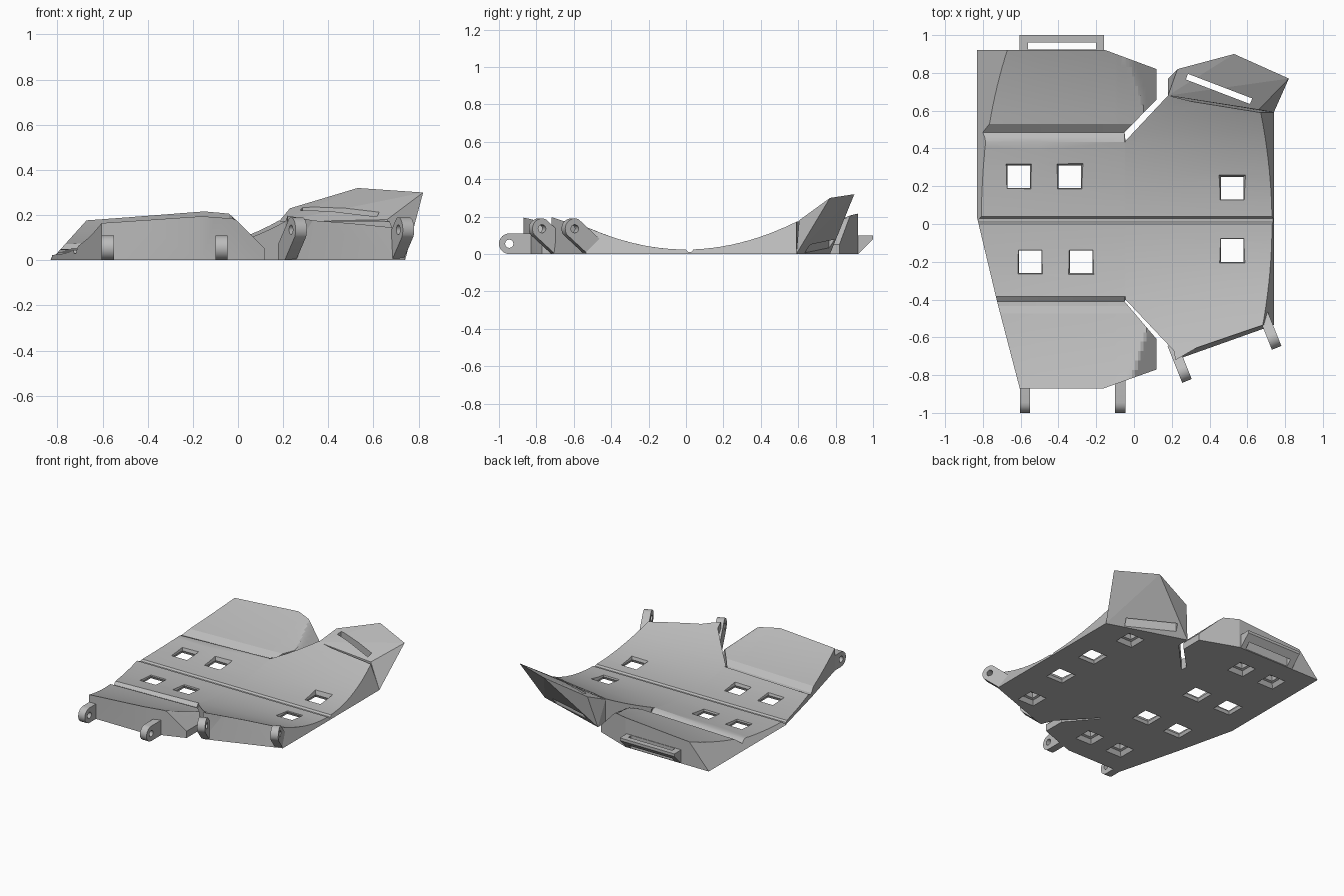
import bpy, bmesh, math
from mathutils import Vector, Matrix

cube = bpy.data.objects.get("Cube")
if cube:
    bpy.data.objects.remove(cube, do_unlink=True)

grey = bpy.data.materials.new("plain grey")
grey.use_nodes = True
grey.diffuse_color = (0.5, 0.5, 0.5, 1)
grey.node_tree.nodes["Principled BSDF"].inputs["Base Color"].default_value = grey.diffuse_color


def finish(name, bm):
    bmesh.ops.recalc_face_normals(bm, faces=bm.faces)
    me = bpy.data.meshes.new(name)
    bm.to_mesh(me)
    bm.free()
    me.materials.append(grey)
    ob = bpy.data.objects.new(name, me)
    bpy.context.collection.objects.link(ob)
    return ob


def loft(name, rings, tri=False):
    """Closed solid through rings of equal length."""
    bm = bmesh.new()
    vs = [[bm.verts.new(p) for p in r] for r in rings]
    n = len(vs[0])
    for a, b in zip(vs, vs[1:]):
        for i in range(n):
            bm.faces.new((a[i], a[(i + 1) % n], b[(i + 1) % n], b[i]))
    bm.faces.new(vs[0])
    bm.faces.new(vs[-1])
    if tri:
        bmesh.ops.triangulate(bm, faces=bm.faces)
    return finish(name, bm)


def cut(ob, tool, op='DIFFERENCE', keep=False):
    """Apply a boolean, then drop the tool."""
    m = ob.modifiers.new("cut", 'BOOLEAN')
    m.operation, m.solver, m.object = op, 'EXACT', tool
    bpy.context.view_layer.update()
    dg = bpy.context.evaluated_depsgraph_get()
    me = bpy.data.meshes.new_from_object(ob.evaluated_get(dg))
    ob.modifiers.clear()
    ob.data = me
    if not keep:
        bpy.data.objects.remove(tool, do_unlink=True)


def smooth(ob, deg=20):
    for p in ob.data.polygons:
        p.use_smooth = True
    ob.data.set_sharp_from_angle(angle=math.radians(deg))


def box(x, y, z, sx, sy, sz, turn=0):
    """Box helper used for cutting."""
    m = Matrix.Translation((x, y, z)) @ Matrix.Rotation(turn, 4, 'Z')
    ring = [(-sx, -sy), (sx, -sy), (sx, sy), (-sx, sy)]
    return loft("cutter", [[m @ Vector((a, b, c)) for a, b in ring] for c in (-sz, sz)])


def outline(pts):
    """Upright solid; the third value leans a corner along x with height."""
    return loft("outline", [[(x + lean * z, y, z) for x, y, lean in pts]
                            for z in (0, 0.5)], tri=True)


def sheet(name, height, xs, ys):
    """Thick sheet with a shaped top."""
    rings = []
    for x in xs:
        rings.append([(x, y, height(x, y)) for y in ys] + [(x, ys[-1], -0.2), (x, ys[0], -0.2)])
    return loft(name, rings)


def steps(a, b, n):
    return [a + (b - a) * i / n for i in range(n + 1)]


# Curved tops: a trough that tightens toward +x, with creases
def main_height(x, y):
    z = 0.024 + (0.58 + 0.4 * x) * y * y / 2
    if 0.005 < y < 0.035:
        z = 0.012
    if x <= -0.05:
        if y > 0.45 or y < -0.4:
            z *= 0.6 if (y > 0.47 or y < -0.4) else 0.85
    return z


def lobe_height(x, y):
    z = 0.024 + (0.48 + 0.18 * x) * y * y / 2
    if -0.45 < y < 0.5:
        z = (0.024 + (0.58 + 0.4 * x) * y * y / 2) * 0.6
    return min(z, 0.17 - x)


BACK, FRONT = 0.485, -0.41

# Main plate
rows = steps(-0.9, -0.46, 8) + [FRONT, -0.385] + steps(-0.34, -0.04, 6)
rows += [0, 0.01, 0.03, 0.04] + steps(0.09, 0.39, 6) + [0.435, 0.46, BACK] + steps(0.53, 0.95, 8)
main = sheet("main_plate", main_height, [-0.95, -0.5, -0.05, -0.045, 0.2, 0.5, 0.9], rows)
cut(main, outline([(-0.83, BACK, 0.9), (-0.05, BACK, 0), (-0.045, 0.44, 0), (0.18, 0.68, 0),
                   (0.74, 0.59, -0.4), (0.74, -0.535, -0.4), (0.22, -0.72, 0), (0.21, -0.67, 0),
                   (-0.045, -0.4, 0), (-0.05, FRONT, 0), (-0.725, FRONT, 0), (-0.83, 0.03, 0.9)]),
    'INTERSECT')

# Side lobes, separated from the plate by diagonal slots
lobe_xs = [-0.95, -0.5] + steps(-0.1, 0.2, 20)
back = sheet("back_lobe", lobe_height, lobe_xs, [0.4, BACK] + steps(0.53, 0.98, 9))
cut(back, outline([(-0.83, BACK, 0.9), (-0.05, BACK, 0), (0.12, 0.66, 0), (0.12, 0.82, 0),
                   (-0.15, 0.92, 0), (-0.83, 0.92, 0.9)]), 'INTERSECT')
front = sheet("front_lobe", lobe_height, lobe_xs, steps(-0.92, -0.475, 9) + [-0.435, FRONT, -0.3])
cut(front, outline([(-0.725, FRONT, 0), (-0.05, FRONT, 0), (0.12, -0.61, 0), (0.12, -0.77, 0),
                    (-0.16, -0.87, 0), (-0.605, -0.87, 0)]), 'INTERSECT')

# Leaning back flap with a long slot
bm = bmesh.new()
for p in [(0.74, 0.59, 0), (0.18, 0.77, 0), (0.18, 0.68, 0), (0.82, 0.77, 0.3), (0.53, 0.9, 0.32),
          (0.23, 0.82, 0.23), (0.66, 0.605, 0.18), (0.18, 0.68, 0.17)]:
    bm.verts.new(p)
bmesh.ops.convex_hull(bm, input=bm.verts)
flap = finish("back_flap", bm)
cut(flap, box(0.45, 0.715, 0.2, 0.182, 0.016, 0.4, math.atan2(-0.13, 0.34)))


# Square windows and blind pockets in the underside
def square_cut(x, y, rings):
    return loft("cutter", [[(x + a * h, y + b * h, z) for a, b in
                            ((-1, -1), (1, -1), (1, 1), (-1, 1))] for z, h in rings])


window = [(-0.01, 0.073), (0.02, 0.06), (0.08, 0.08), (0.3, 0.08)]
pocket = [(-0.01, 0.072), (0.03, 0.05), (0.035, 0.035), (0.07, 0.03)]
for x, y in [(-0.61, 0.25), (-0.34, 0.25), (0.52, 0.19), (0.52, -0.14), (-0.55, -0.2), (-0.28, -0.2)]:
    cut(main, square_cut(x, y, window))
for ob, x, y in [(main, 0.47, 0.52), (main, 0.47, -0.5), (back, -0.35, 0.7), (back, -0.61, 0.7),
                 (front, -0.16, -0.65), (front, -0.42, -0.65)]:
    cut(ob, square_cut(x, y, pocket))

for ob in (main, back, front):
    smooth(ob)

# Back handle with a slanted underside
handle = loft("back_handle", [[(x, 0.92, 0), (x, 0.92, 0.1), (x, 1, 0.1), (x, 1, 0.08)]
                              for x in (-0.605, -0.16)])
cut(handle, box(-0.38, 0.942, 0.05, 0.18, 0.018, 0.2))


# Pierced lugs along the front
def lug(name, x, y, turn, high):
    cz, arc = (0.135, (-35, 115)) if high else (0.055, (-90, 90))
    start = [(-0.08, 0.0), (0.0, 0.0)] if high else [(-0.06, 0.0)]
    prof = start + [(0.075 + 0.055 * math.cos(math.radians(a)), cz + 0.055 * math.sin(math.radians(a)))
                    for a in steps(*arc, 12)]
    prof.append((-0.08, 0.07) if high else (-0.06, 0.11))
    m = Matrix.Translation((x, y, 0)) @ Matrix.Rotation(turn, 4, 'Z')
    ob = loft(name, [[m @ Vector((t, -d, z)) for d, z in prof] for t in (-0.027, 0.027)])
    hole = [(0.075 + 0.022 * math.cos(a), cz + 0.022 * math.sin(a)) for a in steps(0, math.tau, 20)[:-1]]
    cut(ob, loft("cutter", [[m @ Vector((t, -d, z)) for d, z in hole] for t in (-0.1, 0.1)]))
    smooth(ob, 30)


lug("front_lug_outer_right", -0.577, -0.87, 0, False)
lug("front_lug_inner_right", -0.073, -0.87, 0, False)
lug("front_lug_inner_left", 0.232, -0.71, 0.38, True)
lug("front_lug_outer_left", 0.707, -0.535, 0.38, True)
